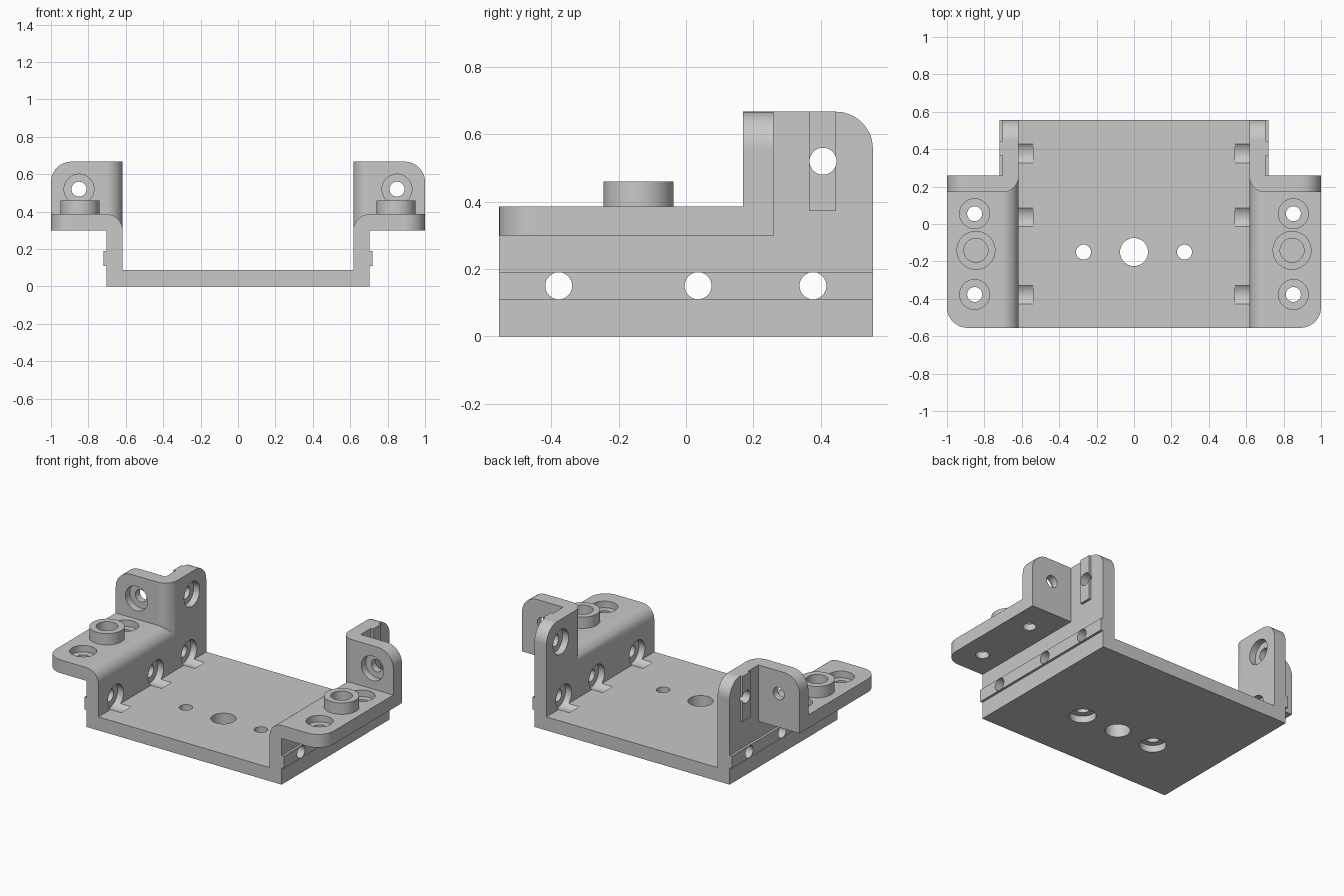
import bpy, bmesh
from math import radians, cos, sin
from mathutils import Vector

old = bpy.data.objects.get("Cube")
if old:
    bpy.data.objects.remove(old, do_unlink=True)

GREY = (0.58, 0.58, 0.58, 1)
grey = bpy.data.materials.new("machined_grey")
grey.diffuse_color = GREY
grey.use_nodes = True
grey.node_tree.nodes["Principled BSDF"].inputs["Base Color"].default_value = GREY

INNER, OUTER, PAD = 0.617, 0.703, 0.719    # side wall faces
T = OUTER - INNER                          # sheet thickness
FRONT, BACK, TOP = -0.555, 0.555, 0.667
SHELF, SHELF_TOP = 0.30, 0.386
PLATE, PLATE_BACK = 0.17, 0.26
R = 0.11                                   # outer corner radius
HOLE, BORE = 0.04, 0.08                    # screw hole and screw head radius


def arc(u, v, r, start, end, n=12):
    angles = [radians(start + (end - start) * i / n) for i in range(n + 1)]
    return [(round(u + r * cos(a), 6), round(v + r * sin(a), 6)) for a in angles]


def rect(u0, v0, u1, v1):
    return [(u0, v0), (u1, v0), (u1, v1), (u0, v1)]


def prism(name, axis, outline, lo, hi):
    """Extrude a flat outline along an axis from lo to hi."""
    place = {"x": lambda u, v, w: (w, u, v),
             "y": lambda u, v, w: (u, w, v),
             "z": lambda u, v, w: (u, v, w)}[axis]
    bm = bmesh.new()
    face = bm.faces.new([bm.verts.new(place(u, v, lo)) for u, v in outline])
    ext = bmesh.ops.extrude_face_region(bm, geom=[face], use_keep_orig=True)
    verts = [g for g in ext["geom"] if isinstance(g, bmesh.types.BMVert)]
    bmesh.ops.translate(bm, verts=verts, vec=Vector(place(0, 0, hi - lo)))
    bmesh.ops.recalc_face_normals(bm, faces=bm.faces)
    mesh = bpy.data.meshes.new(name)
    bm.to_mesh(mesh)
    bm.free()
    mesh.materials.append(grey)
    obj = bpy.data.objects.new(name, mesh)
    bpy.context.collection.objects.link(obj)
    return obj


def rod(name, axis, u, v, r, lo, hi):
    return prism(name, axis, arc(u, v, r, 0, 360, 48)[:-1], lo, hi)


def combine(tool, operation, both_sides=True):
    """Add or cut a part, on the left and right alike."""
    if both_sides:
        tool.modifiers.new("mirror", "MIRROR").use_mirror_merge = False
    mod = bracket.modifiers.new(tool.name, "BOOLEAN")
    mod.operation, mod.solver, mod.object = operation, "MANIFOLD", tool
    bpy.ops.object.modifier_apply(modifier=mod.name)
    bpy.data.objects.remove(tool, do_unlink=True)


# Floor
bracket = prism("mounting_bracket", "z",
                rect(-INNER - 0.04, FRONT, INNER + 0.04, BACK), 0, 0.088)
bpy.context.view_layer.objects.active = bracket
bracket.select_set(True)

solids = [
    # Low wall bent outwards into a shelf
    prism("wall_and_shelf", "y", [(INNER, 0), (OUTER, 0), (OUTER, SHELF), (1, SHELF),
          (1, SHELF_TOP)] + arc(OUTER, SHELF_TOP - T, T, 90, 180), FRONT, PLATE_BACK),
    # Tall wall with a rounded back corner
    prism("tall_wall", "x", [(PLATE_BACK, 0), (BACK, 0)]
          + arc(BACK - R, TOP - R, R, 0, 90) + [(PLATE_BACK, TOP)], INNER, OUTER),
    # Upright plate with a rounded bend into the tall wall
    prism("upright_plate", "z", [(INNER, PLATE_BACK)] + arc(OUTER, PLATE + T, T, 180, 270)
          + [(1, PLATE), (1, PLATE_BACK)], SHELF, TOP),
    # Raised outer rail and pad
    prism("side_rail", "x", rect(FRONT, 0.11, BACK, 0.19), OUTER - 0.02, PAD),
    prism("side_pad", "x", rect(0.365, 0.372, 0.445, TOP), OUTER - 0.02, PAD),
    # Boss on the shelf
    rod("boss", "z", 0.845, -0.141, 0.104, SHELF_TOP - 0.03, 0.46),
]
for part in solids:
    combine(part, "UNION")

cuts = [
    # Rounded corners of the shelf and upright plate
    prism("shelf_corner", "z", arc(1 - R, FRONT + R, R, -90, 0)
          + [(1.05, FRONT + R), (1.05, FRONT - 0.05), (1 - R, FRONT - 0.05)], 0.2, 0.45),
    prism("plate_corner", "y", arc(1 - R, TOP - R, R, 0, 90)
          + [(1 - R, TOP + 0.05), (1.05, TOP + 0.05), (1.05, TOP - R)], 0.1, 0.35),
    # Boss pocket, floor screws bored from below, plate screws bored from the front
    rod("boss_pocket", "z", 0.845, -0.141, 0.064, 0.345, 0.5),
    rod("floor_hole", "z", 0.27, -0.15, HOLE, -0.1, 0.2),
    rod("floor_bore", "z", 0.27, -0.15, BORE, -0.1, 0.045),
    rod("plate_hole", "y", 0.85, 0.52, HOLE, 0.1, 0.35),
    rod("plate_bore", "y", 0.85, 0.52, BORE, 0.12, 0.215),
]
# Wall screws, bored from the inside
for y, z in [(-0.378, 0.15), (0.036, 0.15), (0.377, 0.15), (0.407, 0.52)]:
    cuts += [rod("wall_hole", "x", y, z, HOLE, 0.6, 0.8),
             rod("wall_bore", "x", y, z, BORE, 0.54, 0.66)]
# Shelf screws, bored from above
for y in (0.055, -0.377):
    cuts += [rod("shelf_hole", "z", 0.852, y, HOLE, 0.2, 0.45),
             rod("shelf_bore", "z", 0.852, y, BORE, 0.343, 0.45)]
for part in cuts:
    combine(part, "DIFFERENCE")
combine(rod("centre_hole", "z", 0, -0.15, 0.075, -0.1, 0.2), "DIFFERENCE", False)

bpy.ops.object.shade_smooth_by_angle(angle=radians(30))
normals = bracket.modifiers.new("even_normals", "WEIGHTED_NORMAL")
normals.keep_sharp = True
